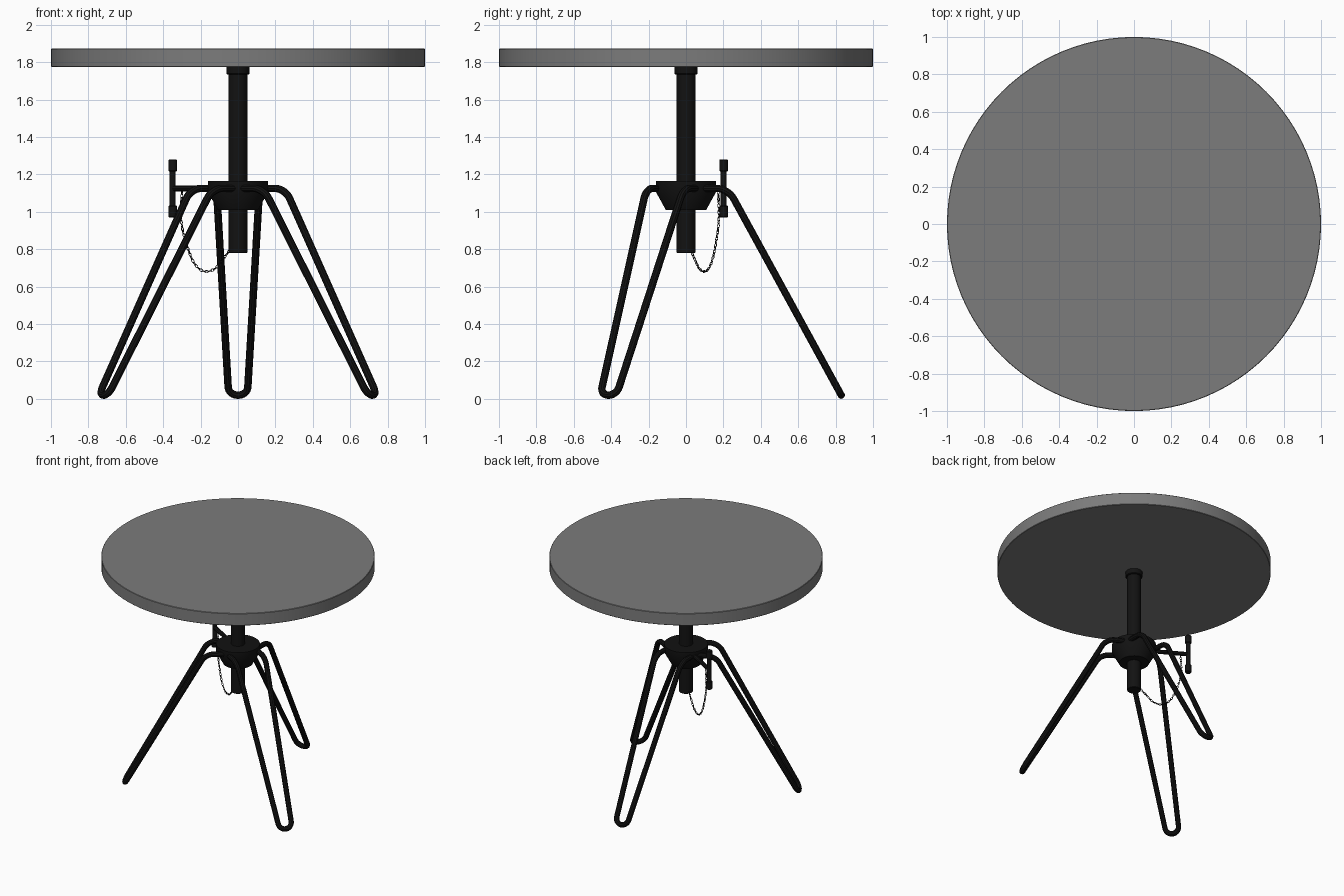
import bpy, bmesh, math
from mathutils import Vector, Matrix
from mathutils.geometry import interpolate_bezier

if "Cube" in bpy.data.objects:
    bpy.data.objects.remove(bpy.data.objects["Cube"])


def material(name, value):
    m = bpy.data.materials.new(name)
    m.diffuse_color = (value, value, value, 1)
    m.use_nodes = True
    m.node_tree.nodes["Principled BSDF"].inputs["Base Color"].default_value = m.diffuse_color
    return m


BLACK = material("black_metal", 0.006)
GREY = material("grey_top", 0.2)


def finish(obj, mat):
    obj.data.materials.append(mat)
    bpy.ops.object.select_all(action='DESELECT')
    obj.select_set(True)
    bpy.context.view_layer.objects.active = obj
    bpy.ops.object.shade_smooth_by_angle(angle=math.radians(35))
    return obj


def from_bmesh(name, bm, mat):
    bmesh.ops.recalc_face_normals(bm, faces=bm.faces)
    mesh = bpy.data.meshes.new(name)
    bm.to_mesh(mesh)
    bm.free()
    obj = bpy.data.objects.new(name, mesh)
    bpy.context.collection.objects.link(obj)
    return finish(obj, mat)


def lathe(name, profile, mat, sides=48, loc=(0, 0, 0)):
    """Closed solid of revolution from (radius, z) points."""
    bm = bmesh.new()
    rings = [[bm.verts.new((r * math.cos(2 * math.pi * i / sides),
                            r * math.sin(2 * math.pi * i / sides), z))
              for i in range(sides)] for r, z in profile]
    for a, b in zip(rings, rings[1:]):
        for i in range(sides):
            j = (i + 1) % sides
            bm.faces.new((a[i], a[j], b[j], b[i]))
    bm.faces.new(rings[0])
    bm.faces.new(rings[-1])
    bm.transform(Matrix.Translation(loc))
    return from_bmesh(name, bm, mat)


def fillet(points, cuts):
    """Round each inner corner of a path over its cut length."""
    pts = [Vector(p) for p in points]
    out = [pts[0]]
    for a, p, b, cut in zip(pts, pts[1:], pts[2:], cuts):
        s = p + (a - p).normalized() * cut
        e = p + (b - p).normalized() * cut
        out += interpolate_bezier(s, s.lerp(p, 0.55), e.lerp(p, 0.55), e, 9)
    return out + [pts[-1]]


def tube(name, points, radius, mat, rot=0.0):
    cu = bpy.data.curves.new(name, 'CURVE')
    cu.dimensions = '3D'
    cu.bevel_depth = radius
    cu.bevel_resolution = 3
    cu.use_fill_caps = True
    sp = cu.splines.new('POLY')
    sp.points.add(len(points) - 1)
    for sp_pt, p in zip(sp.points, points):
        sp_pt.co = (*p, 1)
    obj = bpy.data.objects.new(name, cu)
    bpy.context.collection.objects.link(obj)
    obj.rotation_euler.z = rot
    bpy.ops.object.select_all(action='DESELECT')
    obj.select_set(True)
    bpy.context.view_layer.objects.active = obj
    bpy.ops.object.convert(target='MESH')
    return finish(bpy.context.object, mat)


# Table top
lathe("table_top", [(0.997, 1.775), (1, 1.778), (1, 1.87), (0.997, 1.873)], GREY, 96)

# Central column, collar under the top, and hub
lathe("column", [(0.047, 0.78), (0.05, 0.783), (0.05, 1.775)], BLACK)
lathe("column_collar", [(0.058, 1.735), (0.062, 1.739), (0.062, 1.776)], BLACK)
lathe("hub", [(0.108, 1.01), (0.16, 1.105), (0.16, 1.165)], BLACK)

# Three hairpin legs
half = [(0.11, 0.03, 1.125), (0.115, 0.225, 1.125), (0.05, 0.83, 0.02)]
mirrored = [(-x, y, z) for x, y, z in reversed(half)]
leg_path = fillet(half + mirrored, [0.06, 0.048, 0.048, 0.06])
for name, turn in (("back_leg", 0), ("left_leg", 120), ("right_leg", 240)):
    tube(name, leg_path, 0.02, BLACK, math.radians(turn))

# Locking pin with T handle and end knobs
OUT = Vector((-math.cos(math.radians(30)), math.sin(math.radians(30)), 0))
UP = Vector((0, 0, 1))
grip = OUT * 0.403
tube("pin_rod", [OUT * 0.03 + UP * 1.125, grip + UP * 1.125], 0.016, BLACK)
lathe("pin_handle", [(0.016, 0.98), (0.016, 1.27)], BLACK, 24, grip)
for name, z in (("lower_knob", 0.97), ("upper_knob", 1.217)):
    lathe(name, [(0.02, z), (0.023, z + 0.004), (0.023, z + 0.059), (0.02, z + 0.063)],
          BLACK, 24, grip)

# Safety chain: path in the pin's vertical plane as (radius, z)
ctrl = [(0.345, 1.12), (0.35, 0.95), (0.315, 0.82), (0.27, 0.725), (0.21, 0.682),
        (0.145, 0.695), (0.095, 0.745), (0.05, 0.795)]
ctrl = [OUT * r + UP * z for r, z in ctrl]
ext = [ctrl[0]] + ctrl + [ctrl[-1]]
path = []
for a, b, c, d in zip(ext, ext[1:], ext[2:], ext[3:]):
    path += interpolate_bezier(b, b + (c - a) / 6, c - (d - b) / 6, c, 30)[:-1]
path.append(ctrl[-1])

bm = bmesh.new()
side = OUT.cross(UP)
PITCH, LONG, WIDE, WIRE = 0.018, 0.0115, 0.0065, 0.0022
travelled, count = PITCH, 0
for p, q in zip(path, path[1:]):
    travelled += (q - p).length
    if travelled < PITCH:
        continue
    travelled -= PITCH
    t = (q - p).normalized()
    n = t.cross(side)
    u, w = (side, n) if count % 2 else (n, side)
    count += 1
    rings = []
    for i in range(12):
        a = 2 * math.pi * i / 12
        radial = t * math.cos(a) + u * math.sin(a)
        centre = p + t * LONG * math.cos(a) + u * WIDE * math.sin(a)
        rings.append([bm.verts.new(centre + WIRE * (radial * math.cos(b) + w * math.sin(b)))
                      for b in (2 * math.pi * k / 6 for k in range(6))])
    for i in range(12):
        r0, r1 = rings[i], rings[(i + 1) % 12]
        for k in range(6):
            bm.faces.new((r0[k], r0[(k + 1) % 6], r1[(k + 1) % 6], r1[k]))
from_bmesh("chain", bm, BLACK)
